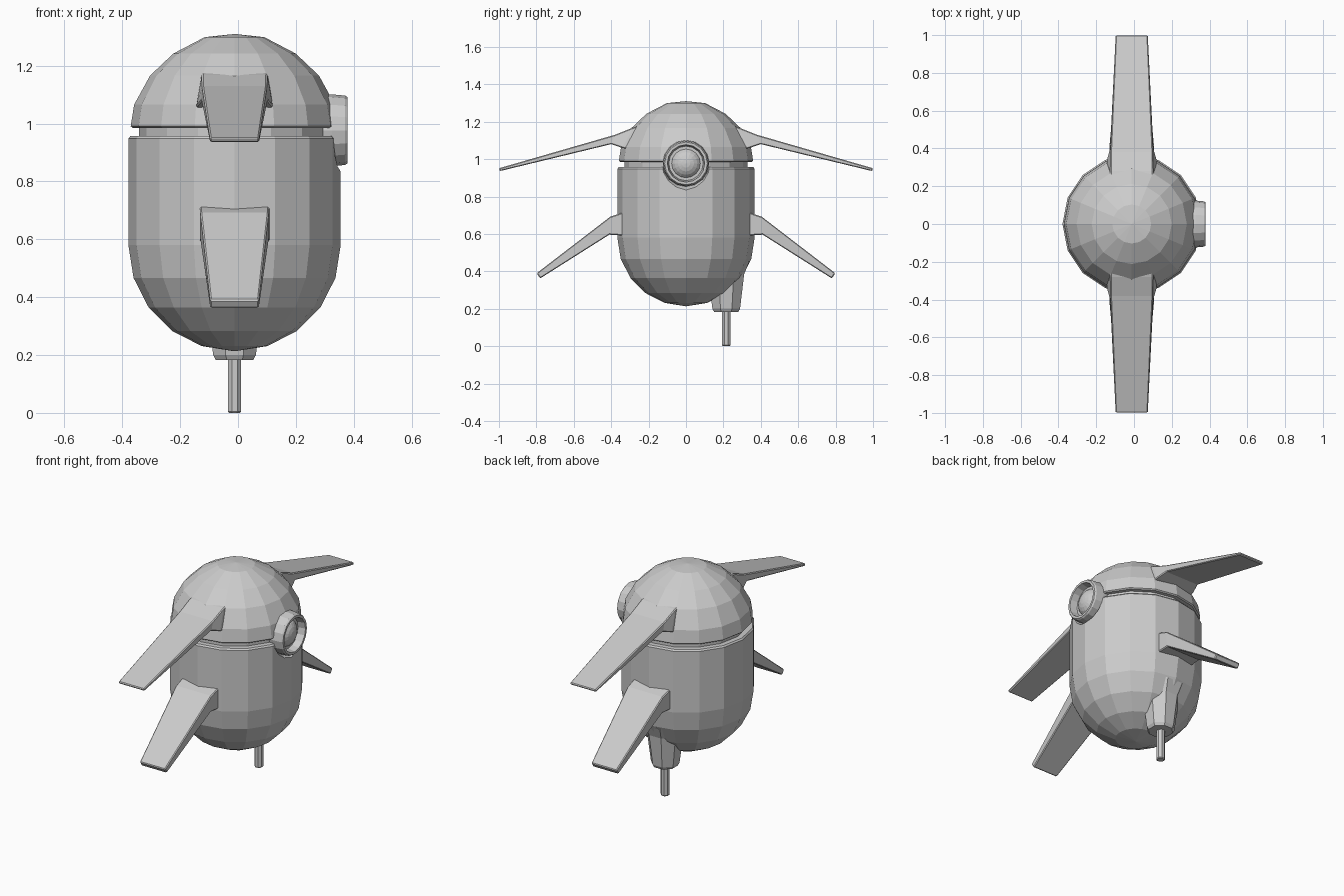
import bpy, bmesh
from math import sin, cos, pi, radians
from mathutils import Matrix

if "Cube" in bpy.data.objects:
    bpy.data.objects.remove(bpy.data.objects["Cube"])

CX = -0.012   # body axis


def loft(name, rings, matrix=Matrix(), loc=(CX, 0, 0)):
    """Skin a list of equal-length vertex rings and cap both ends."""
    bm = bmesh.new()
    vs = [[bm.verts.new(matrix @ Matrix.Translation(p).translation) for p in r] for r in rings]
    n = len(rings[0])
    for a, b in zip(vs, vs[1:]):
        for i in range(n):
            j = (i + 1) % n
            bm.faces.new((a[i], a[j], b[j], b[i]))
    bm.faces.new(vs[0])
    bm.faces.new(vs[-1])
    bmesh.ops.remove_doubles(bm, verts=bm.verts, dist=1e-5)
    bmesh.ops.recalc_face_normals(bm, faces=bm.faces)
    me = bpy.data.meshes.new(name)
    bm.to_mesh(me)
    bm.free()
    ob = bpy.data.objects.new(name, me)
    ob.location = loc
    bpy.context.collection.objects.link(ob)
    return ob


def lathe(name, profile, sides=16, offset=0.0, **kw):
    """Revolve (radius, height) points around z."""
    ang = [2 * pi * i / sides + offset for i in range(sides)]
    return loft(name, [[(r * cos(a), r * sin(a), z) for a in ang] for r, z in profile], **kw)


def wing(name, sections):
    """Mirrored pair of wings; section = top (y, z, half width), bottom (y, z, half width)."""
    rings = [[(-tw, ty, tz), (tw, ty, tz), (bw, by, bz), (-bw, by, bz)]
             for (ty, tz, tw), (by, bz, bw) in sections]
    ob = loft(name, rings)
    bev = ob.modifiers.new("edge", 'BEVEL')
    bev.width, bev.segments = 0.005, 1
    bev.limit_method, bev.angle_limit = 'ANGLE', radians(50)
    mir = ob.modifiers.new("pair", 'MIRROR')
    mir.use_axis = (False, True, False)


# Body shell: hemisphere bottom and straight wall
R = 0.367
low = [(R * sin(radians(18 * i)), 0.58 - R * cos(radians(18 * i))) for i in range(6)]
body = lathe("lower_body", low + [(R, 0.948), (R - 0.007, 0.957), (0, 0.957)])

# Dome and recessed neck between the shells
dome = lathe("head_dome", [(0, 0.985), (0.352, 0.985), (0.359, 0.991), (0.347, 1.066), (0.292, 1.166),
                           (0.212, 1.242), (0.103, 1.299), (0, 1.31)])
lathe("neck", [(0, 0.93), (0.33, 0.93), (0.33, 1.01), (0, 1.01)])

# Eye socket cut into both shells
along_x = Matrix.Rotation(pi / 2, 4, 'Y')
EYE = dict(matrix=along_x, loc=(0, 0, 0.977))
cutter = lathe("eye_cutter", [(0.118, 0.31), (0.145, 0.36), (0.145, 0.45)], **EYE)
cutter.hide_render = True
cutter.hide_viewport = True
for shell in (body, dome):
    cut = shell.modifiers.new("eye_socket", 'BOOLEAN')
    cut.operation, cut.object, cut.solver = 'DIFFERENCE', cutter, 'EXACT'

# Eye ring and lens
lathe("eye_ring", [(0, 0.26), (0.124, 0.26), (0.124, 0.325), (0.12, 0.37), (0.114, 0.379), (0.1, 0.379),
                   (0.092, 0.335), (0, 0.335)], **EYE)
lens = [(0.086 * cos(radians(15 * i)), 0.305 + 0.068 * sin(radians(15 * i))) for i in range(7)]
lathe("eye_lens", lens, **EYE)

# Upper and lower wings
wing("upper_wings", [((-0.20, 1.19, 0.115), (-0.20, 1.03, 0.135)),
                     ((-0.28, 1.17, 0.113), (-0.342, 1.06, 0.132)),
                     ((-0.38, 1.13, 0.112), (-0.40, 1.08, 0.115)),
                     ((-1.0, 0.951, 0.085), (-0.995, 0.936, 0.085))])
wing("lower_wings", [((-0.28, 0.715, 0.122), (-0.28, 0.592, 0.122)),
                     ((-0.348, 0.711, 0.12), (-0.348, 0.592, 0.12)),
                     ((-0.405, 0.692, 0.118), (-0.41, 0.596, 0.118)),
                     ((-0.798, 0.39, 0.084), (-0.78, 0.362, 0.084))])

# Foot fairing and peg
LEG = dict(sides=8, offset=pi / 8, loc=(CX, 0.215, 0))
lathe("peg_fairing", [(0, 0.183), (0.07, 0.183), (0.08, 0.2), (0.104, 0.385), (0.135, 0.455), (0, 0.455)], **LEG)
lathe("peg", [(0, 0), (0.021, 0), (0.025, 0.005), (0.025, 0.25), (0, 0.25)], **LEG)
